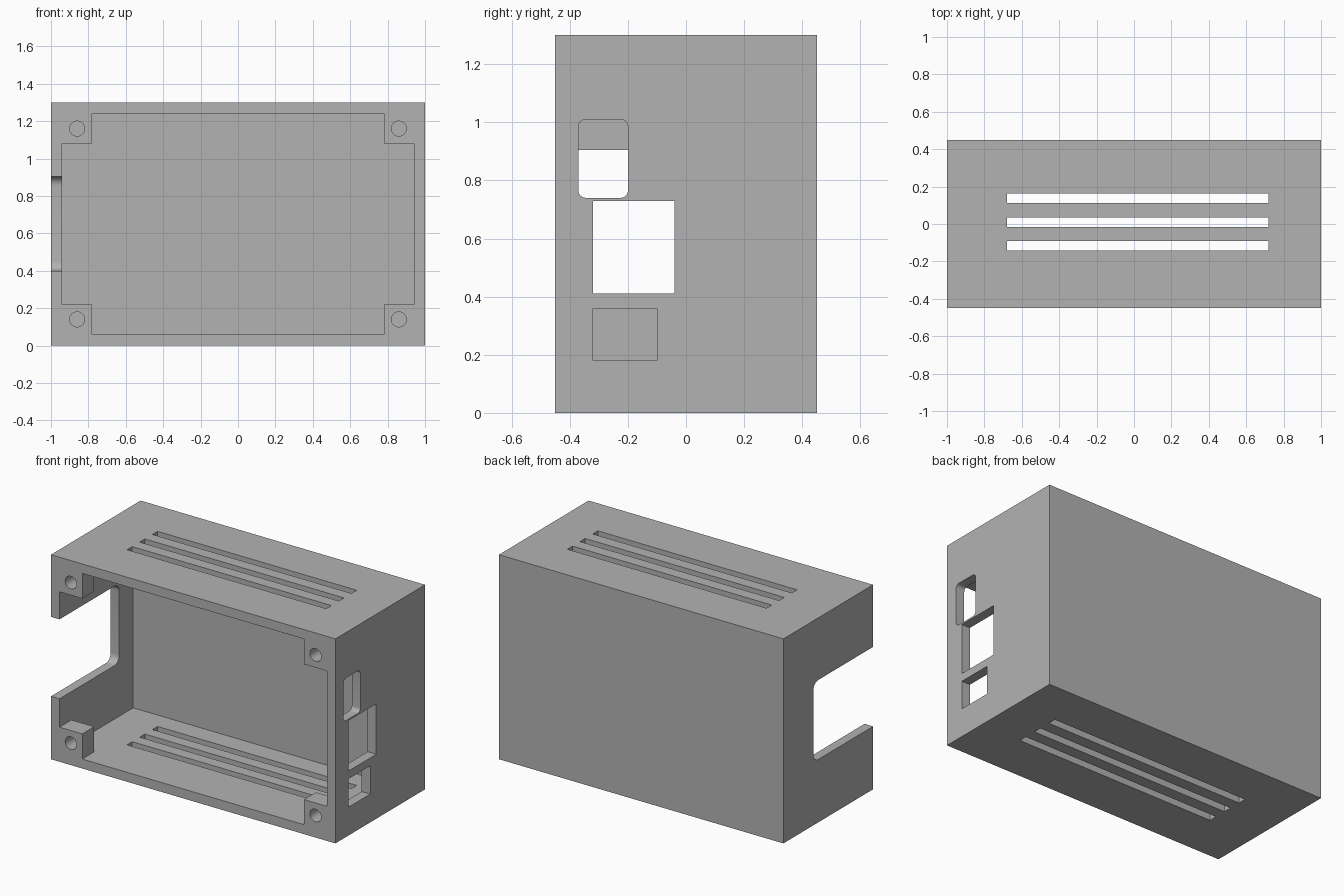
import bpy, bmesh, math
from mathutils import Matrix, Vector

cube = bpy.data.objects.get("Cube")
if cube:
    bpy.data.objects.remove(cube, do_unlink=True)

WIDTH, DEPTH, HEIGHT, WALL = 2.0, 0.9, 1.3, 0.06
X, Y = WIDTH / 2, DEPTH / 2
INNER_X, INNER_TOP = X - WALL, HEIGHT - WALL
POST_X, POST_Z, POST_BACK = 0.78, 0.22, -0.33
CAVITY_BACK = 0.29

grey = bpy.data.materials.new("plain_grey")
grey.use_nodes = True
grey.diffuse_color = (0.45, 0.45, 0.45, 1)
grey.node_tree.nodes["Principled BSDF"].inputs["Base Color"].default_value = grey.diffuse_color


def add_object(name, bm):
    mesh = bpy.data.meshes.new(name)
    bmesh.ops.recalc_face_normals(bm, faces=bm.faces)
    bm.to_mesh(mesh)
    bm.free()
    obj = bpy.data.objects.new(name, mesh)
    bpy.context.collection.objects.link(obj)
    mesh.materials.append(grey)
    return obj


def box(name, lo, hi, radius=0):
    """Box between two corners; a radius rounds the edges running along x."""
    lo, hi = Vector(lo), Vector(hi)
    bm = bmesh.new()
    bmesh.ops.create_cube(bm, size=1)
    bmesh.ops.scale(bm, vec=hi - lo, verts=bm.verts)
    bmesh.ops.translate(bm, vec=(lo + hi) / 2, verts=bm.verts)
    if radius:
        edges = [e for e in bm.edges
                 if abs(e.verts[0].co.x - e.verts[1].co.x) > 0.001]
        bmesh.ops.bevel(bm, geom=edges, offset=radius, segments=8,
                        profile=0.5, affect='EDGES')
    return add_object(name, bm)


def hole(name, x, z, radius):
    """Round cutter running front to back through a corner post."""
    bm = bmesh.new()
    bmesh.ops.create_cone(bm, cap_ends=True, segments=32, radius1=radius,
                          radius2=radius, depth=0.3,
                          matrix=Matrix.Translation((x, -Y, z))
                          @ Matrix.Rotation(math.pi / 2, 4, 'X'))
    return add_object(name, bm)


# Solid enclosure block
case = box("enclosure", (-X, -Y, 0), (X, Y, HEIGHT))

# Cavity behind the posts, and the cross-shaped opening between them
cutters = [
    box("cavity", (-INNER_X, POST_BACK, WALL), (INNER_X, CAVITY_BACK, INNER_TOP)),
    box("tall_opening", (-POST_X, -0.6, WALL), (POST_X, 0, INNER_TOP)),
    box("wide_opening", (-INNER_X, -0.6, POST_Z), (INNER_X, 0, HEIGHT - POST_Z)),
]

# Screw holes in the four corner posts
for x in (-0.86, 0.86):
    for z in (0.14, HEIGHT - 0.14):
        cutters.append(hole("screw_hole", x, z, 0.04))

# Vent slots through the top and bottom walls
for y in (-0.117, 0.01, 0.137):
    cutters.append(box("vent_slot", (-0.68, y - 0.026, -0.2), (0.72, y + 0.026, 1.5)))

# Three ports in the +x wall
cutters += [
    box("rounded_port", (0.9, -0.37, 0.74), (1.1, -0.2, 1.01), 0.025),
    box("large_port", (0.9, -0.32, 0.41), (1.1, -0.04, 0.73)),
    box("small_port", (0.9, -0.32, 0.18), (1.1, -0.1, 0.36)),
]

# Open-fronted notch in the -x wall
cutters.append(box("side_notch", (-1.1, -0.7, 0.4), (-0.9, 0.15, 0.905), 0.05))

bpy.context.view_layer.objects.active = case
for cutter in cutters:
    cutter.hide_render = True
    cut = case.modifiers.new(cutter.name, 'BOOLEAN')
    cut.operation = 'DIFFERENCE'
    cut.solver = 'EXACT'
    cut.object = cutter
    bpy.ops.object.modifier_apply(modifier=cut.name)
    bpy.data.objects.remove(cutter, do_unlink=True)

bpy.ops.object.select_all(action='DESELECT')
case.select_set(True)
bpy.ops.object.shade_smooth_by_angle(angle=math.radians(30))
